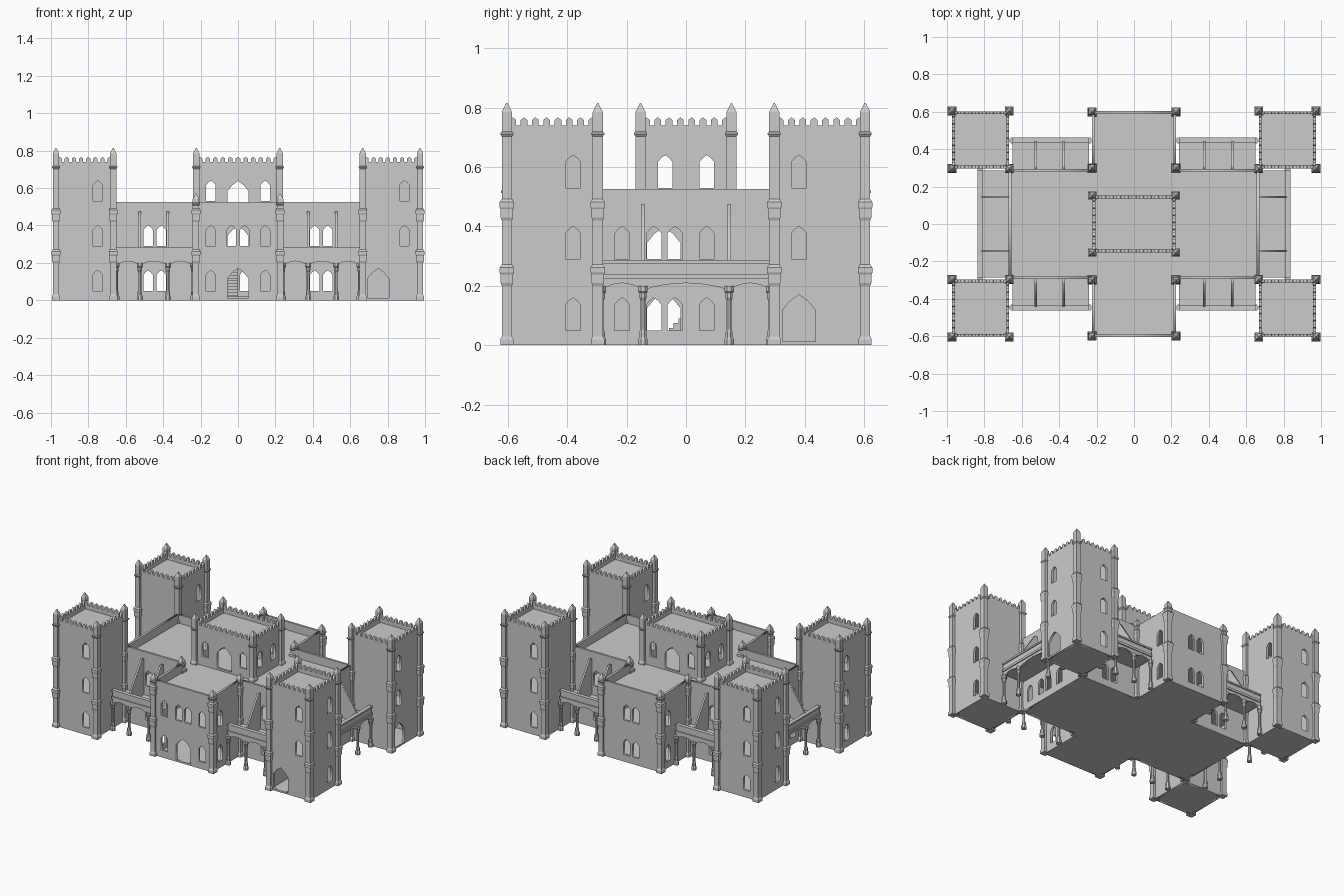
import bpy, bmesh, math
from mathutils import Matrix, Vector

if "Cube" in bpy.data.objects:
    bpy.data.objects.remove(bpy.data.objects["Cube"])

T = 0.015
FL = (0.05, 0.29, 0.53)          # window sill height of each storey


def finish(name, bm):
    bmesh.ops.recalc_face_normals(bm, faces=bm.faces)
    me = bpy.data.meshes.new(name)
    bm.to_mesh(me)
    bm.free()
    ob = bpy.data.objects.new(name, me)
    bpy.context.collection.objects.link(ob)
    return ob


def box(name, x0, x1, y0, y1, z0, z1):
    bm = bmesh.new()
    m = Matrix.LocRotScale(Vector(((x0+x1)/2, (y0+y1)/2, (z0+z1)/2)), None, Vector((x1-x0, y1-y0, z1-z0)))
    bmesh.ops.create_cube(bm, size=1, matrix=m)
    return finish(name, bm)


def loft(name, x, y, profile, sides=4):
    """Stack of regular polygons from (half width, z) pairs."""
    bm, rings = bmesh.new(), []
    for r, z in profile:
        k = r / math.cos(math.pi / sides)
        rings.append([bm.verts.new((x + k*math.cos((i+.5)*2*math.pi/sides),
                                    y + k*math.sin((i+.5)*2*math.pi/sides), z)) for i in range(sides)])
    for a, b in zip(rings, rings[1:]):
        for i in range(sides):
            j = (i+1) % sides
            bm.faces.new((a[i], a[j], b[j], b[i]))
    bm.faces.new(rings[0])
    bm.faces.new(rings[-1])
    return finish(name, bm)


def panel(name, p0, p1, outline, holes=(), t=T):
    """Upright flat panel from p0 to p1 (left to right seen from outside) with holes."""
    cu = bpy.data.curves.new(name, 'CURVE')
    cu.dimensions, cu.fill_mode, cu.extrude = '2D', 'BOTH', t/2
    for pts in [outline, *holes]:
        sp = cu.splines.new('POLY')
        sp.points.add(len(pts)-1)
        for q, (u, v) in zip(sp.points, pts):
            q.co = (u, v, 0, 1)
        sp.use_cyclic_u = True
    tmp = bpy.data.objects.new(name, cu)
    bpy.context.collection.objects.link(tmp)
    me = bpy.data.meshes.new_from_object(tmp.evaluated_get(bpy.context.evaluated_depsgraph_get()))
    bpy.data.objects.remove(tmp)
    d = (Vector((*p1, 0)) - Vector((*p0, 0))).normalized()
    n = d.cross(Vector((0, 0, 1)))
    o = Vector((*p0, 0)) - n*t/2
    me.transform(Matrix(((d.x, 0, n.x, o.x), (d.y, 0, n.y, o.y), (0, 1, 0, 0), (0, 0, 0, 1))))
    me.name = name
    ob = bpy.data.objects.new(name, me)
    bpy.context.collection.objects.link(ob)


def opening(u, z, w=.025, h=.11):
    s = h - w*.95
    return [(u-w, z), (u+w, z), (u+w, z+s), (u+w*.55, z+s+w*.55), (u, z+h),
            (u-w*.55, z+s+w*.55), (u-w, z+s)]


def door(u, z=.012):
    return opening(u, z, .056, .158)


def wall(name, p0, p1, z0, z1, holes=(), merlons=0):
    """Wall with holes given as offsets from its middle, optional pointed battlements."""
    L = (Vector(p1) - Vector(p0)).length
    out = [(0, z0), (L, z0), (L, z1)]
    for i in range(merlons):
        c, w = L*(1 - (i+.5)/merlons), L/merlons*.3
        out += [(c+w, z1), (c+w, z1+.018), (c, z1+.027), (c-w, z1+.018), (c-w, z1)]
    out.append((0, z1))
    panel(name, p0, p1, out, [[(u+L/2, v) for u, v in h] for h in holes])


def ring(x, y, a, b):
    """Four wall lines: front, right, back, left."""
    c = [(x-a, y-b), (x+a, y-b), (x+a, y+b), (x-a, y+b)]
    return [(c[i], c[(i+1) % 4]) for i in range(4)]


def pier(name, x, y, z0, floors, top, tip):
    pr = [(.022, z0), (.022, z0+.02), (.017, z0+.03)]
    for f in floors:
        pr += [(.017, f-.05), (.021, f-.04), (.021, f-.012), (.024, f-.006), (.024, f+.012), (.017, f+.022)]
    pr += [(.017, top-.012), (.022, top-.005), (.022, top), (.017, top+.004), (.017, tip-.03), (.002, tip)]
    loft(name, x, y, pr)


# corner towers: window offset per face (front, right, back, left), door faces
towers = {'front_right': (.82, -.45, (.07, .07, 0, 0), 0), 'back_right': (.82, .45, (0, -.07, .07, 0), 1),
          'back_left': (-.82, .45, (0, .07, .07, .07), None), 'front_left': (-.82, -.45, (.07, 0, 0, -.07), None)}
for nm, (x, y, offs, dface) in towers.items():
    for i, (p, q) in enumerate(ring(x, y, .152, .152)):
        o = offs[i]
        if nm == 'front_right' and i == 3:
            o = .07
        inner = (i % 2 == 1 and (i == 1) != (x > 0)) or (i % 2 == 0 and (i == 2) != (y > 0))
        hs = [opening(o, z) for k, z in enumerate(FL) if o and not (inner and k < 2) and not (i == dface and k == 0)]
        if i == dface:
            hs.append(door(-.07))
        wall(nm + '_tower_wall', p, q, 0, .74, hs, 8)
    for z in (0, .225, .455, .70):
        box(nm + '_tower_floor', x-.15, x+.15, y-.15, y+.15, z, z+.012)
    for sx in (-1, 1):
        for sy in (-1, 1):
            pier(nm + '_tower_pier', x+sx*.153, y+sy*.153, 0, (.25, .47), .715, .815)

# main hall and its floors
for z in (0, .225, .455):
    box('hall_floor', -.665, .665, -.29, .29, z, z+.012)
    for s in (-1, 1):
        box('wing_floor', -.22, .22, min(s*.29, s*.6), max(s*.29, s*.6), z, z+.012)
for s in (-1, 1):
    ys = (-.215, -.108, -.037, .07)
    wall('hall_side_wall', (s*.67, -s*.295), (s*.67, s*.295), 0, .525,
         [opening(s*v, z) for v in ys for z in FL[:2]])
    # interior cross walls with doorways
    wall('hall_inner_wall', (s*.225, -s*.295), (s*.225, s*.295), .01, .456,
         [door(-s*.075, z) for z in (.02, .24)])
    wall('wing_inner_wall', (s*.225, s*.295), (-s*.225, s*.295), .01, .456,
         [door(0, z) for z in (.02, .24)])
    for sx in (-1, 1):
        a, b = sorted((sx*.225, sx*.67))
        m = (a+b)/2
        p, q = ((a, -.295), (b, -.295)) if s < 0 else ((b, .295), (a, .295))
        wall('hall_wall', p, q, 0, .525, [opening(-s*(sx*v-m), z) for v in (.41, .48) for z in FL[:2]])

# front and back wings
for s in (-1, 1):
    hs = [opening(v, FL[1]) for v in (-.035, .035)]
    if s < 0:
        hs += [opening(v, z) for v in (-.145, .145) for z in FL[:2]] + [door(0)]
    else:
        hs += [opening(v, FL[0]) for v in (-.035, .035)]
    wall('wing_end_wall', (s*.225, s*.603), (-s*.225, s*.603), 0, .525, hs)
    for sx in (-1, 1):
        a, b = (-sx*s > 0 and (s*.603, s*.295) or (s*.295, s*.603))
        wall('wing_side_wall', (sx*.225, a), (sx*.225, b), 0, .525,
             [opening(.07 if a == s*.295 else -.07, z) for z in FL[:2]])
        for y in (.3, .6):
            pier('wing_pier', sx*.225, s*y, 0, (.25, .47), .52, .572)

# central upper tower
for i, (p, q) in enumerate(ring(0, 0, .222, .152)):
    us = (-.145, .145) if i % 2 == 0 else (-.07, .07)
    hs = [opening(u, FL[2]) for u in us]
    if i % 2 == 0:
        hs.append(door(0, .48))
    wall('upper_tower_wall', p, q, .46, .74, hs, 11 if i % 2 == 0 else 8)
box('upper_tower_roof', -.22, .22, -.15, .15, .70, .712)
for sx in (-1, 1):
    for sy in (-1, 1):
        pier('upper_tower_pier', sx*.223, sy*.153, .46, (), .715, .815)

# verandas: arcade parapet, deck, columns and sloping fins
COL = [(.016, 0), (.016, .02), (.012, .028), (.012, .045), (.008, .055), (.008, .15),
       (.012, .16), (.012, .175), (.016, .18), (.016, .2)]


def veranda(c, n, cuts):
    """c: middle of the wall line, n: outward direction, cuts: pier offsets along the wall."""
    c, n = Vector(c), Vector(n)
    d = Vector((-n.y, n.x))
    e = c + n*.16
    L = cuts[-1] - cuts[0]
    out = [(L, .285), (0, .285)]
    for a, b in zip(cuts, cuts[1:]):
        for k in range(9):
            f = k/8
            out.append((a-cuts[0] + (b-a)*f, .185 + .024*math.sin(math.pi*f)**.8 if 0 < k < 8 else .185))
    p, q = e + d*cuts[0], e + d*cuts[-1]
    panel('arcade', p[:], q[:], out)

    def slab(name, n0, n1, z0, z1):
        a, b = c + d*cuts[0] + n*n0, c + d*cuts[-1] + n*n1
        box(name, min(a.x, b.x), max(a.x, b.x), min(a.y, b.y), max(a.y, b.y), z0, z1)
    slab('veranda_deck', 0, .155, .21, .225)
    slab('veranda_string', .155, .167, .225, .24)
    slab('veranda_rail', .14, .167, .275, .286)
    for u in cuts:
        v = e + d*u - n*.008
        loft('veranda_column', v.x, v.y, COL, 8)
    for u in cuts[1:-1]:
        a, b = c + d*(u-.006), c + d*(u-.006) + n*.15
        panel('sloping_fin', a[:], b[:], [(0, .22), (.15, .22), (.15, .28), (.022, .475), (0, .475)], t=.012)


for s in (-1, 1):
    veranda((s*.67, 0), (s, 0), (-.285, -.145, .145, .285))
    for sx in (-1, 1):
        k = -s*sx
        cuts = sorted(k*v for v in (-.205, -.07, .08, .205))
        veranda((sx*.445, s*.295), (0, s), cuts)

# staircase inside the hall
for i in range(14):
    box('stair_step', -.06, 0, -.09+i*.016, -.09+(i+1)*.016, .012, .012+(i+1)*.0155)
